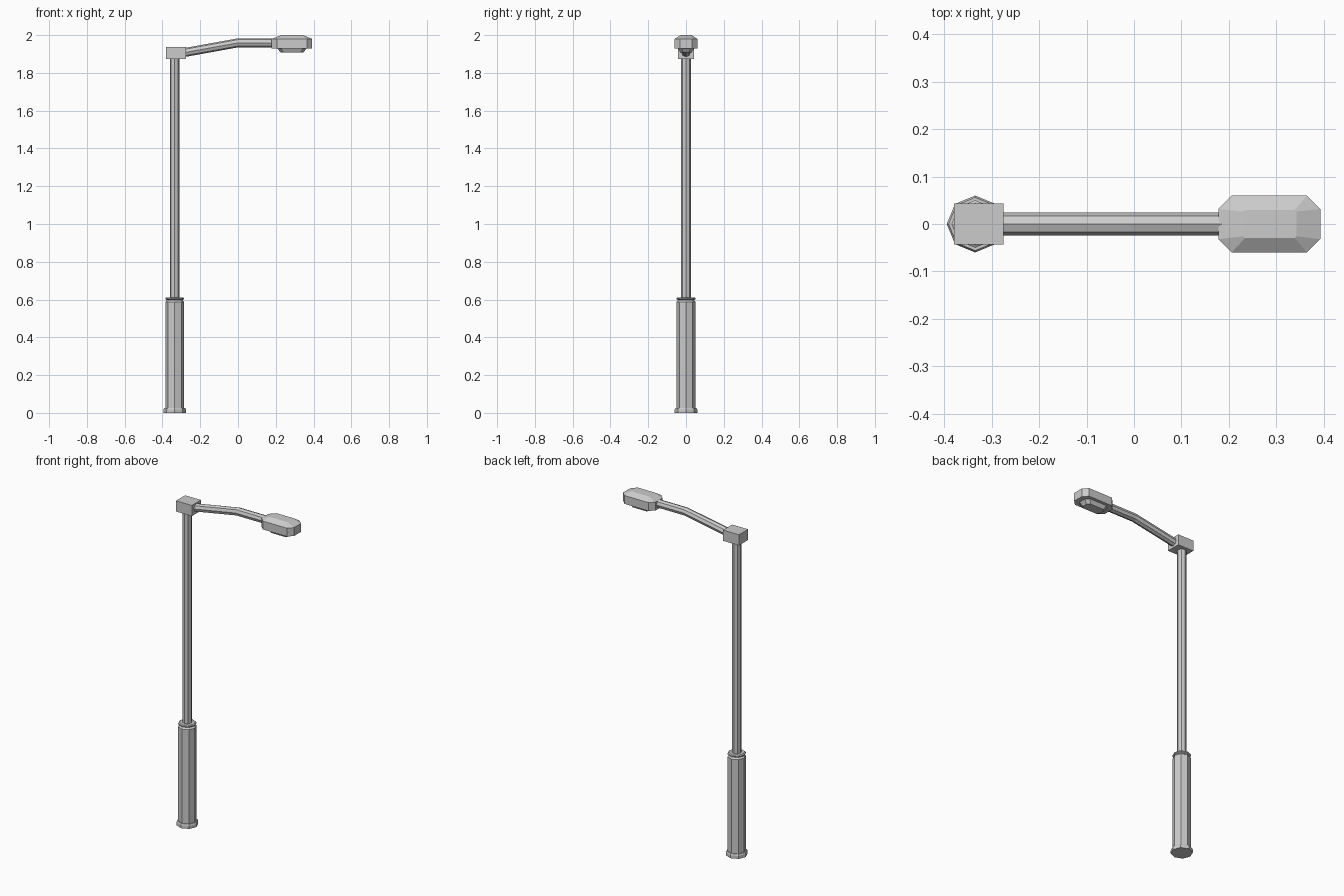
import bpy, bmesh, math
from mathutils import Vector

if "Cube" in bpy.data.objects:
    bpy.data.objects.remove(bpy.data.objects["Cube"])

POLE_X = -0.335


def skin(name, rings):
    """Join equal-sized rings of points into a closed faceted solid."""
    bm = bmesh.new()
    loops = [[bm.verts.new(p) for p in ring] for ring in rings]
    n = len(loops[0])
    for a, b in zip(loops, loops[1:]):
        for i in range(n):
            j = (i + 1) % n
            bm.faces.new((a[i], a[j], b[j], b[i]))
    bm.faces.new(loops[0][::-1])
    bm.faces.new(loops[-1])
    bmesh.ops.recalc_face_normals(bm, faces=bm.faces)
    mesh = bpy.data.meshes.new(name)
    bm.to_mesh(mesh)
    bm.free()
    obj = bpy.data.objects.new(name, mesh)
    bpy.context.collection.objects.link(obj)
    return obj


def octagon(r):
    return [(r * math.cos(i * math.pi / 4), r * math.sin(i * math.pi / 4)) for i in range(8)]


def turned(name, profile):
    """Eight-sided upright part from (radius, height) pairs."""
    return skin(name, [[(POLE_X + x, y, z) for x, y in octagon(r)] for r, z in profile])


def cut_rect(x0, x1, w, cut, z):
    """Rectangle with clipped corners at height z."""
    return [(x0, -w + cut, z), (x0 + cut, -w, z), (x1 - cut, -w, z), (x1, -w + cut, z),
            (x1, w - cut, z), (x1 - cut, w, z), (x0 + cut, w, z), (x0, w - cut, z)]


# Foot plate, thick lower sleeve, collar and slim pole
turned("foot_plate", [(0.06, 0), (0.06, 0.018), (0.056, 0.026)])
turned("lower_sleeve", [(0.05, 0.02), (0.05, 0.588), (0.041, 0.598)])
turned("collar", [(0.041, 0.597), (0.05, 0.602), (0.05, 0.608), (0.044, 0.612)])
turned("pole", [(0.026, 0.6), (0.026, 1.89)])

# Joint box on top of the pole
skin("joint_box", [[(x, y, z) for x, y in
     ((-0.38, -0.043), (-0.275, -0.043), (-0.275, 0.043), (-0.38, 0.043))]
     for z in (1.874, 1.938)])

# Bent arm: octagonal section swept along three stations
path = [(-0.31, 1.903), (0.0, 1.959), (0.2, 1.959)]
skin("arm", [[(x, u, z + v) for u, v in octagon(0.024)] for x, z in path])

# Lamp housing with sloped top
skin("lamp_housing", [
    cut_rect(0.178, 0.393, 0.06, 0.028, 1.93),
    cut_rect(0.178, 0.393, 0.06, 0.028, 1.98),
    cut_rect(0.23, 0.343, 0.03, 0.004, 2.0)])

# Lens under the housing
skin("lamp_lens", [
    cut_rect(0.207, 0.365, 0.043, 0.02, 1.932),
    cut_rect(0.226, 0.346, 0.03, 0.015, 1.907)])
